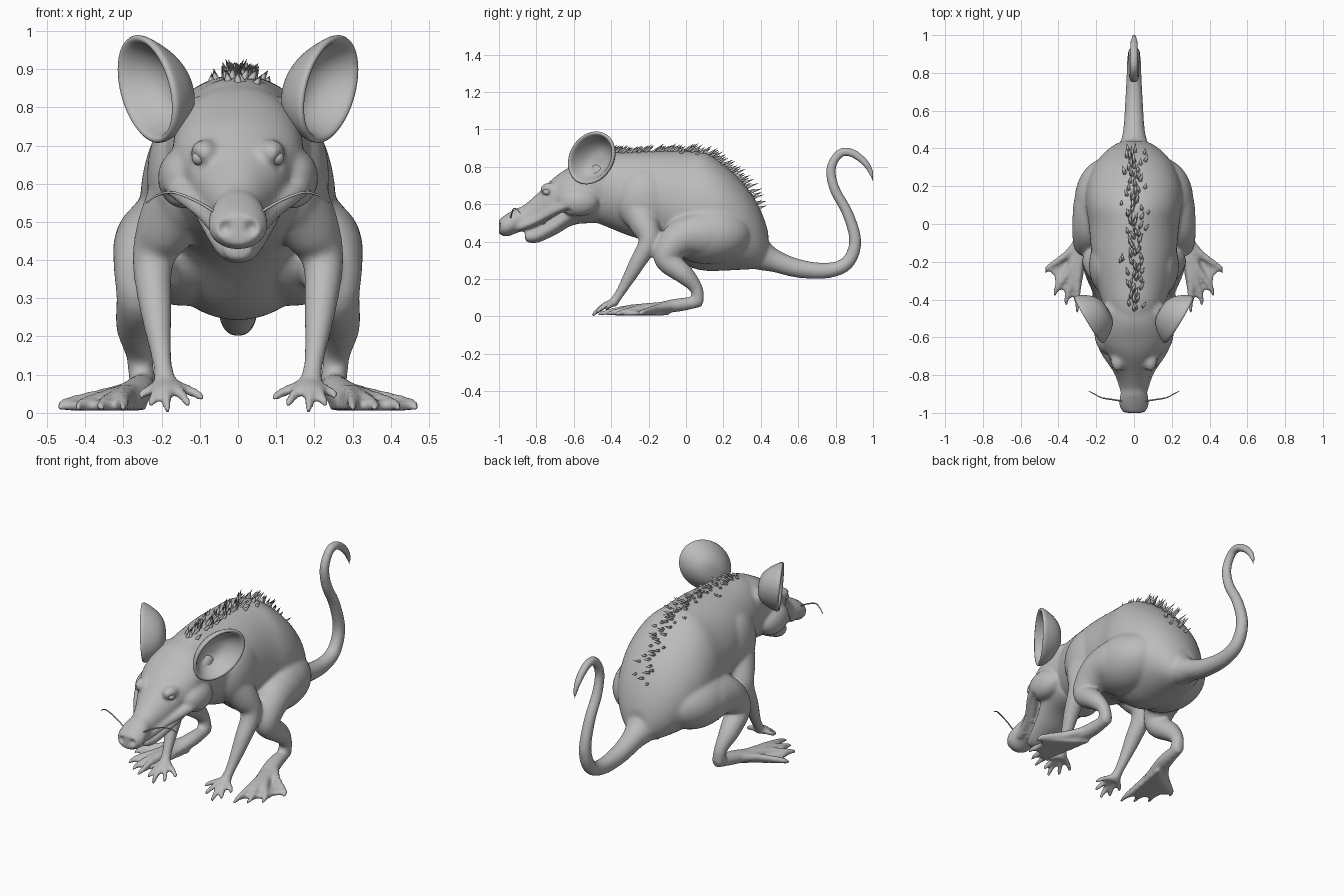
import bpy, bmesh, math, random
from mathutils import Vector
from mathutils.bvhtree import BVHTree

cube = bpy.data.objects.get("Cube")
if cube:
    bpy.data.objects.remove(cube)
random.seed(4)

skin = bpy.data.materials.new("grey_skin")
skin.use_nodes = True
GREY = (0.5, 0.5, 0.5, 1)
skin.diffuse_color = GREY
skin.node_tree.nodes["Principled BSDF"].inputs["Base Color"].default_value = GREY


def make_object(name, bm):
    bmesh.ops.recalc_face_normals(bm, faces=bm.faces)
    mesh = bpy.data.meshes.new(name)
    bm.to_mesh(mesh)
    bm.free()
    mesh.materials.append(skin)
    for p in mesh.polygons:
        p.use_smooth = True
    obj = bpy.data.objects.new(name, mesh)
    bpy.context.collection.objects.link(obj)
    return obj


def spline(pts, steps):
    """Smooth interpolation through points of any dimension."""
    pts = [Vector(p) for p in pts]
    ext = [pts[0] * 2 - pts[1]] + pts + [pts[-1] * 2 - pts[-2]]
    out = []
    for a, b, c, d in zip(ext, ext[1:], ext[2:], ext[3:]):
        for i in range(steps):
            t = i / steps
            out.append(b + (c - a) * (t / 2) + (a * 2 - b * 5 + c * 4 - d) * (t * t / 2)
                       + (b * 3 - a - c * 3 + d) * (t ** 3 / 2))
    return out + [pts[-1]]


def sweep(bm, pts, side=1, upright=False, sides=20):
    """Closed tube through (x, y, z, half width, half height)."""
    pts = [tuple(p) + (p[3],) if len(p) == 4 else tuple(p) for p in pts]
    path = spline(pts, 5)
    rings = []
    for i, p in enumerate(path):
        tangent = (path[min(i + 1, len(path) - 1)] - path[max(i - 1, 0)]).to_3d().normalized()
        if upright:
            tangent = Vector((0, 1, 0))
        across = Vector((1, 0, 0))
        across = (across - tangent * across.dot(tangent)).normalized()
        up = tangent.cross(across)
        ring = []
        for k in range(sides):
            a = 2 * math.pi * k / sides
            v = p.to_3d() + across * max(p[3], .002) * math.cos(a) + up * max(p[4], .002) * math.sin(a)
            ring.append(bm.verts.new((v.x * side, v.y, v.z)))
        rings.append(ring)
    for r, q in zip(rings, rings[1:]):
        for k in range(sides):
            bm.faces.new((r[k], r[k - 1], q[k - 1], q[k]))
    bm.faces.new(rings[0])
    bm.faces.new(rings[-1])


def ball(bm, centre, size, side=1):
    made = bmesh.ops.create_uvsphere(bm, u_segments=40, v_segments=24, radius=1)["verts"]
    for v in made:
        v.co = Vector(((centre[0] + v.co.x * size[0]) * side,
                       centre[1] + v.co.y * size[1], centre[2] + v.co.z * size[2]))


bm = bmesh.new()
# torso
sweep(bm, [(0, -.6, .68, .11, .13), (0, -.45, .68, .16, .19), (0, -.3, .655, .2, .225),
           (0, -.15, .635, .225, .25), (0, 0, .58, .24, .305), (0, .1, .56, .255, .315),
           (0, .2, .53, .25, .285), (0, .3, .485, .215, .235), (0, .37, .44, .165, .185),
           (0, .415, .4, .11, .13), (0, .44, .37, .06, .08)], upright=True, sides=48)
# skull and snout
sweep(bm, [(0, -1, .48, .055, .04), (0, -.96, .487, .078, .06), (0, -.91, .51, .074, .066),
           (0, -.87, .525, .066, .068), (0, -.8, .56, .086, .092), (0, -.7, .635, .135, .112),
           (0, -.62, .68, .165, .12), (0, -.52, .7, .17, .15), (0, -.4, .69, .16, .18)],
      upright=True, sides=40)
# lower jaw
sweep(bm, [(0, -.86, .425, .035, .025), (0, -.8, .435, .06, .042),
           (0, -.7, .49, .095, .055), (0, -.6, .56, .13, .07), (0, -.48, .6, .14, .1)],
      upright=True, sides=32)
# tail
sweep(bm, [(0, .32, .39, .11), (0, .4, .33, .085), (0, .48, .295, .06), (0, .6, .257, .05),
           (0, .75, .245, .042),
           (0, .86, .285, .037), (0, .905, .4, .033), (0, .865, .55, .03), (0, .795, .68, .028),
           (0, .775, .79, .026), (0, .82, .87, .024), (0, .88, .877, .023),
           (0, .945, .835, .021), (0, .985, .78, .016), (0, 1, .72, .005)])

finger_tips = [(.1, -.42, .045), (.135, -.465, .03), (.185, -.49, .015), (.225, -.47, .03), (.25, -.42, .05)]
toe_tips = [(.3, -.475), (.36, -.435), (.42, -.385), (.47, -.26)]
for s in (1, -1):
    # front leg
    sweep(bm, [(.12, -.27, .6, .1), (.185, -.22, .49, .08), (.222, -.2, .4, .055),
               (.215, -.27, .27, .042), (.198, -.35, .13, .026), (.188, -.4, .06, .034, .024)], s)
    for x, y, z in finger_tips:
        sweep(bm, [(.19, -.37, .08, .018), ((.19 + x) / 2, (y - .37) / 2, .065, .016),
                   (x, y, z, .013), (x, y - .01, z - .015, .007)], s, sides=10)
    # haunch and hind leg
    ball(bm, (.14, .12, .44), (.175, .23, .16), s)
    sweep(bm, [(.16, .2, .43, .1), (.19, .1, .44, .13), (.224, -.01, .425, .106),
               (.245, -.085, .365, .081), (.253, -.1, .3, .066), (.266, -.01, .225, .053),
               (.258, .055, .15, .035), (.25, .062, .08, .036)], s, sides=32)
    # hind foot with webbed toes
    sweep(bm, [(.248, .085, .08, .028), (.26, -.05, .06, .042, .036), (.3, -.2, .038, .05, .024)], s)
    for x, y in toe_tips:
        sweep(bm, [(.265, -.05, .06, .025), (.2 + x * .32, y * .6, .045, .021),
                   (x * .9 + .03, y * .88, .025, .015), (x, y, .008, .008)], s, sides=10)
    web = [(.235, -.08)]
    for i, (x, y) in enumerate(toe_tips):
        web.append((x * .96 + .01, y * .93))
        if i < 3:
            x2, y2 = toe_tips[i + 1]
            web.append(((x + x2) * .44 + .03, (y + y2) * .42))
    low = [bm.verts.new((x * s, y, .006)) for x, y in web]
    high = [bm.verts.new((x * s, y, .03)) for x, y in web]
    bm.faces.new(low)
    bm.faces.new(high)
    for i in range(len(web)):
        bm.faces.new((low[i - 1], low[i], high[i], high[i - 1]))
    # cheek, upper lip, brow, shoulder blade and ear root
    ball(bm, (.142, -.575, .615), (.068, .11, .08), s)
    sweep(bm, [(.045, -.9, .475, .022), (.083, -.78, .52, .026), (.15, -.67, .58, .03),
               (.19, -.59, .6, .02)], s)
    ball(bm, (.087, -.725, .68), (.037, .055, .036), s)
    ball(bm, (.15, -.22, .62), (.088, .15, .17), s)
    sweep(bm, [(.08, -.49, .73, .08), (.115, -.465, .77, .06), (.14, -.455, .81, .035)], s)

# fuse all of the flesh into one smooth skin
raw = make_object("body_form", bm)
remesh = raw.modifiers.new("fuse", "REMESH")
remesh.mode = "VOXEL"
remesh.voxel_size = .009
soften = raw.modifiers.new("soften", "SMOOTH")
soften.factor = .5
soften.iterations = 10
fused = raw.evaluated_get(bpy.context.evaluated_depsgraph_get()).to_mesh()
bm = bmesh.new()
bm.from_mesh(fused)
bpy.data.objects.remove(raw)

# press in the nostrils, eye sockets and mouth line
bm.normal_update()
dents = [((.036, -.995, .485), .022, .022), ((.118, -.755, .66), .035, .008)]
dents += [((.065 + .0055 * t, -.83 + .01 * t, .46 + .0053 * t), .028, .012) for t in range(21)]
for v in bm.verts:
    q = Vector((abs(v.co.x), v.co.y, v.co.z))
    push = max((depth * (1 - (q - Vector(c)).length / r) for c, r, depth in dents), default=0)
    if push > 0:
        v.co -= v.normal * push
tree = BVHTree.FromBMesh(bm)
make_object("body", bm)

for s, label in ((1, "left"), (-1, "right")):
    # deep ear cup, open outward and forward
    bm = bmesh.new()
    out, wide = Vector((.87, -.5, .02)).normalized(), Vector((.5, .86, .08)).normalized()
    rings, seg = [], 32
    for i in range(1, 13):
        r = i / 12
        ring = []
        for k in range(seg):
            a = 2 * math.pi * k / seg
            c, h = math.cos(a), math.sin(a)
            p = (Vector((.243, -.51, .848)) + wide * (.14 * c + .02 * h) * r
                 + Vector((.012 * h * r, 0, .136 * r * h)) - out * .11 * (1 - r ** 3))
            ring.append(bm.verts.new((p.x * s, p.y, p.z)))
        rings.append(ring)
    bm.faces.new(rings[0])
    for r, q in zip(rings, rings[1:]):
        for k in range(seg):
            bm.faces.new((r[k - 1], r[k], q[k], q[k - 1]))
    ear = make_object(label + "_ear", bm)
    thick = ear.modifiers.new("thickness", "SOLIDIFY")
    thick.thickness = .02
    thick.offset = 0
    rounding = ear.modifiers.new("rounding", "SUBSURF")
    rounding.levels = rounding.render_levels = 1
    # eye
    bm = bmesh.new()
    ball(bm, (.102, -.743, .667), (.019, .022, .019), s)
    make_object(label + "_eye", bm)
    # whisker
    bm = bmesh.new()
    sweep(bm, [(.05, -.94, .52, .004), (.11, -.93, .555, .004), (.17, -.92, .577, .0035),
               (.21, -.9, .57, .003), (.24, -.885, .55, .002)], s, sides=6)
    make_object(label + "_whisker", bm)

# ragged crest of hair tufts lying back along the spine
bm = bmesh.new()
COUNT = 90
for i in range(COUNT):
    y = -.46 + .86 * i / COUNT
    x = random.gauss(0, .03)
    hit, normal, _, _ = tree.ray_cast(Vector((x, y, 2)), Vector((0, 0, -1)))
    if hit is None:
        continue
    lean = (normal * .5 + Vector((random.uniform(-.4, .4), .8, .1))).normalized()
    across = lean.cross(normal).normalized() * .013
    rise = across.cross(lean).normalized() * .01
    root = hit - normal * .006
    base = [bm.verts.new(root + d) for d in (across, rise, -across, -rise)]
    top = bm.verts.new(hit + lean * random.uniform(.05, .08) * (1 - min(abs(x) * 6, .5)))
    bm.faces.new(base)
    for k in range(4):
        bm.faces.new((base[k - 1], base[k], top))
make_object("spine_hair", bm)
